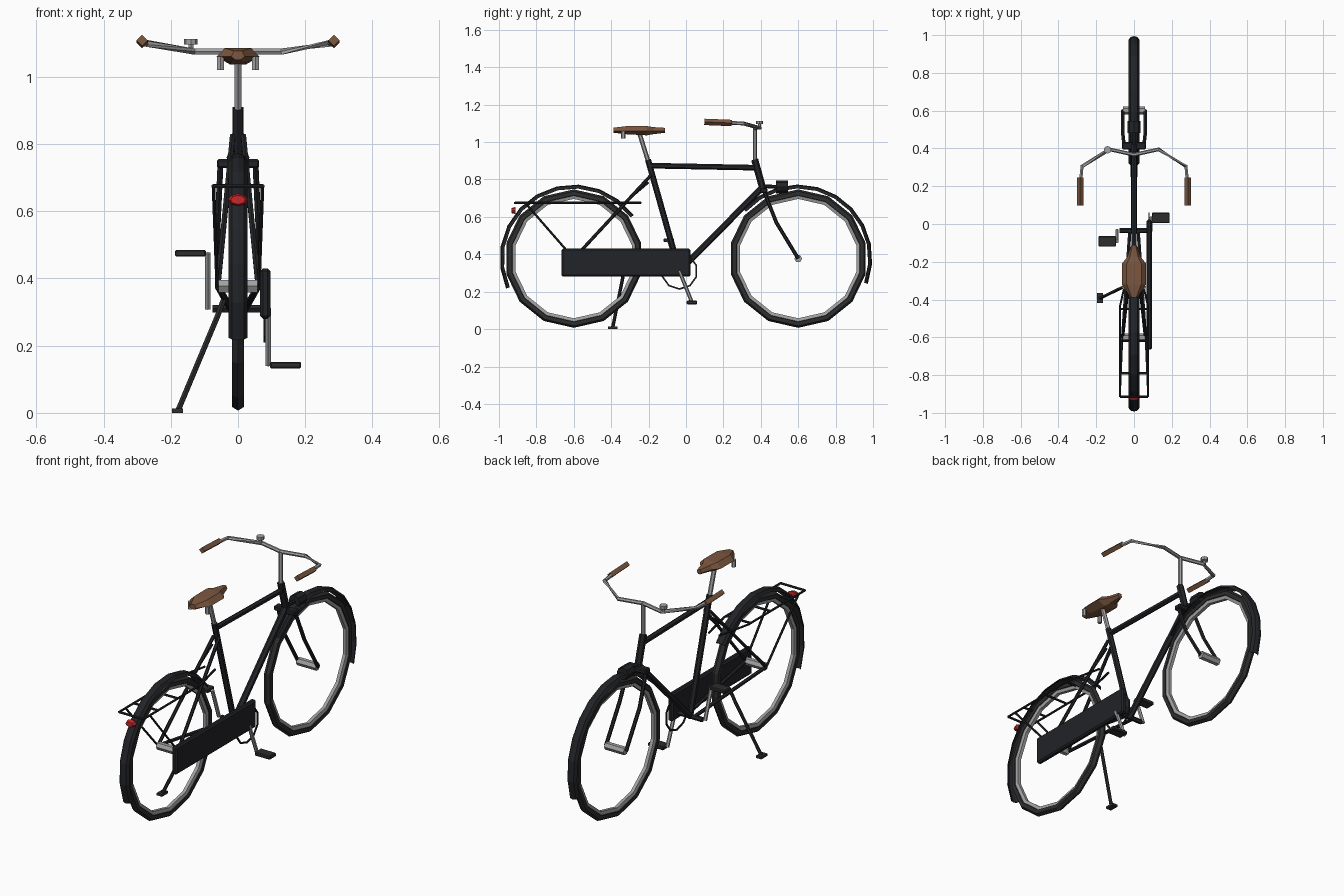
import bpy, bmesh
from math import sin, cos, pi, radians
from mathutils import Vector, Matrix

if "Cube" in bpy.data.objects:
    bpy.data.objects.remove(bpy.data.objects["Cube"])

def mat(name, c):
    m = bpy.data.materials.new(name)
    m.diffuse_color = (*c, 1)
    m.use_nodes = True
    m.node_tree.nodes["Principled BSDF"].inputs["Base Color"].default_value = m.diffuse_color
    return m

BLACK = mat("black_paint", (0.016, 0.017, 0.02))
RUBBER = mat("rubber", (0.026, 0.026, 0.027))
STEEL = mat("steel", (0.36, 0.36, 0.36))
LEATHER = mat("leather", (0.2, 0.095, 0.05))
RED = mat("red", (0.6, 0.02, 0.022))

def finish(name, bm, m):
    bmesh.ops.recalc_face_normals(bm, faces=bm.faces)
    me = bpy.data.meshes.new(name)
    bm.to_mesh(me)
    bm.free()
    me.materials.append(m)
    ob = bpy.data.objects.new(name, me)
    bpy.context.collection.objects.link(ob)
    return ob

def loft(bm, rings, closed=False):
    rows = [[bm.verts.new(p) for p in r] for r in rings]
    n = len(rows[0])
    for a, b in zip(rows, rows[1:] + (rows[:1] if closed else [])):
        for i in range(n):
            bm.faces.new((a[i], a[(i + 1) % n], b[(i + 1) % n], b[i]))
    if not closed:
        bm.faces.new(rows[0])
        bm.faces.new(rows[-1])

def flip(path):
    return [(-x, y, z) for x, y, z in path]

def both(*paths):
    return [q for p in paths for q in (p, flip(p))]

def tubes(name, paths, r, m, sides=6):
    bm = bmesh.new()
    for path in paths:
        P = [Vector(p) for p in path]
        rings = []
        for i, p in enumerate(P):
            t = (P[min(i + 1, len(P) - 1)] - P[max(i - 1, 0)]).normalized()
            ref = Vector((1, 0, 0)) if abs(t.x) < 0.85 else Vector((0, 0, 1))
            u = t.cross(ref).normalized()
            v = t.cross(u)
            rings.append([p + r * (u * cos(2 * pi * k / sides) + v * sin(2 * pi * k / sides))
                          for k in range(sides)])
        loft(bm, rings)
    return finish(name, bm, m)

def box(name, lo, hi, m, bevel=0.0):
    bm = bmesh.new()
    lo, hi = Vector(lo), Vector(hi)
    bmesh.ops.create_cube(bm, size=1, matrix=Matrix.Translation((lo + hi) / 2)
                          @ Matrix.Diagonal((*(hi - lo), 1)))
    if bevel:
        bmesh.ops.bevel(bm, geom=bm.edges[:], offset=bevel, segments=1, affect='EDGES')
    return finish(name, bm, m)

def revolve(name, profile, cy, cz, n, m, a0=90, a1=450):
    """Sweep an (x, radius) profile round an x axis; angles run from +y up."""
    full = a1 - a0 == 360
    bm = bmesh.new()
    angles = [radians(a0 + (a1 - a0) * i / n) for i in range(n if full else n + 1)]
    loft(bm, [[(x, cy + r * cos(a), cz + r * sin(a)) for x, r in profile] for a in angles], full)
    return finish(name, bm, m)

HUB_Z, BB = 0.377, (-0.035, 0.31)

# wheels, hubs and mudguards
tyre = [(0.02 * sin(k * pi / 3), 0.349 + 0.021 * cos(k * pi / 3)) for k in range(6)]
rim = [(0.014, 0.338), (0.009, 0.319), (-0.009, 0.319), (-0.014, 0.338)]
guard = [(-0.029, 0.376), (-0.018, 0.391), (0, 0.396), (0.018, 0.391), (0.029, 0.376),
         (0.026, 0.375), (0.016, 0.387), (0, 0.392), (-0.016, 0.387), (-0.026, 0.375)]
for side, y, a0, a1 in (("front", 0.6, -20, 138), ("rear", -0.6, 36, 204)):
    revolve(side + "_tyre", tyre, y, HUB_Z, 14, RUBBER)
    revolve(side + "_rim", rim, y, HUB_Z, 14, STEEL)
    revolve(side + "_mudguard", guard, y, HUB_Z, 10, BLACK, a0, a1)
    tubes(side + "_hub", [[(-0.058, y, HUB_Z), (0.058, y, HUB_Z)]], 0.021, STEEL)

# frame
seat_top, head_top, head_low = (0, -0.203, 0.905), (0, 0.367, 0.907), (0, 0.415, 0.735)
bb = (0, *BB)
tubes("seat_tube", [[seat_top, bb]], 0.016, BLACK)
tubes("top_tube", [[(0, -0.195, 0.874), (0, 0.375, 0.863)]], 0.015, BLACK)
tubes("down_tube", [[bb, (0, 0.41, 0.76)]], 0.017, BLACK)
tubes("head_tube", [[head_top, head_low]], 0.019, BLACK)
tubes("seat_stays", both([(0.016, -0.185, 0.825), (0.06, -0.6, HUB_Z)]), 0.009, BLACK)
tubes("chain_stays", both([(0.022, *BB), (0.06, -0.6, HUB_Z)]), 0.01, BLACK)
tubes("bottom_bracket", [[(-0.076, *BB), (0.086, *BB)]], 0.013, BLACK)

# fork
box("fork_crown", (-0.063, 0.395, 0.728), (0.063, 0.435, 0.755), BLACK, 0.005)
tubes("fork_blades", both([(0.052, 0.415, 0.742), (0.06, 0.483, 0.57), (0.06, 0.6, HUB_Z)]),
      0.01, BLACK)

# headlamp and bracket
tubes("headlamp", [[(0, 0.482, 0.76), (0, 0.545, 0.76)]], 0.034, BLACK, 8)
tubes("headlamp_bracket", [[(0, 0.41, 0.765), (0, 0.49, 0.76)]], 0.01, BLACK)

# luggage rack
R = 0.675
tubes("rack_rails", both([(0.073, -0.915, R), (0.073, -0.43, R), (0.03, -0.24, R)],
                         [(0.03, -0.33, R), (0.014, -0.2, 0.785)]), 0.006, BLACK)
tubes("rack_bars", [[(-0.073, y, R), (0.073, y, R)] for y in (-0.915, -0.79, -0.62, -0.45)],
      0.006, BLACK)
tubes("rack_struts", both([(0.073, -0.86, R), (0.062, -0.6, HUB_Z)]), 0.006, BLACK)

# rear light
bm = bmesh.new()
bmesh.ops.create_cone(bm, cap_ends=True, segments=8, radius1=0.03, radius2=0.022, depth=0.022,
                      matrix=Matrix.Translation((0, -0.922, 0.634))
                      @ Matrix.Diagonal((1, 1, 0.62, 1)) @ Matrix.Rotation(pi / 2, 4, 'X'))
finish("rear_light", bm, RED)

# drivetrain
box("chain_case", (0.066, -0.665, 0.28), (0.096, 0.023, 0.43), BLACK, 0.008)
revolve("chainring", [(0.076, 0.1), (0.082, 0.1), (0.082, 0.091), (0.076, 0.091)], *BB, 10, BLACK)
for side, s, y, z in (("right", 1, 0.032, 0.142), ("left", -1, -0.092, 0.475)):
    tubes(side + "_crank", [[(s * 0.09, *BB), (s * 0.09, y, z)]], 0.01, STEEL)
    xs = sorted((s * 0.095, s * 0.188))
    box(side + "_pedal", (xs[0], y - 0.028, z - 0.01), (xs[1], y + 0.028, z + 0.01), RUBBER, 0.004)

# kickstand
tubes("kickstand", [[(-0.04, -0.325, 0.345), (-0.06, -0.335, 0.29), (-0.178, -0.392, 0.008)]],
      0.009, RUBBER)
box("kickstand_foot", (-0.196, -0.417, 0), (-0.164, -0.366, 0.013), RUBBER)

# saddle, springs and post
tubes("seat_post", [[(0, -0.2, 0.89), (0, -0.25, 1.05)]], 0.012, STEEL)
bm = bmesh.new()
loft(bm, [[(-w, y, 1.06), (-w * 0.6, y, top), (w * 0.6, y, top), (w, y, 1.06), (w * 0.35, y, low),
           (-w * 0.35, y, low)]
          for y, w, top, low in ((-0.388, 0.02, 1.077, 1.05), (-0.32, 0.064, 1.085, 1.042),
                                 (-0.21, 0.064, 1.086, 1.036), (-0.175, 0.036, 1.08, 1.042),
                                 (-0.112, 0.014, 1.076, 1.05))])
finish("saddle", bm, LEATHER)
tubes("saddle_springs", both([(0.052, -0.335, 1.02), (0.052, -0.335, 1.06)]), 0.012, STEEL)

# handlebar, grips and bell
tubes("stem", [[(0, 0.368, 0.89), (0, 0.368, 1.08)]], 0.011, STEEL)
half = [(0.13, 0.395, 1.075), (0.275, 0.305, 1.1), (0.285, 0.2, 1.103)]
tubes("handlebar", [flip(half)[::-1] + [(0, 0.367, 1.075)] + half], 0.0105, STEEL)
tubes("grips", both([(0.285, 0.245, 1.102), (0.285, 0.098, 1.108)]), 0.017, LEATHER, 4)
tubes("bell", [[(-0.14, 0.393, 1.096), (-0.14, 0.393, 1.113)]], 0.02, STEEL, 8)
tubes("bell_mount", [[(-0.14, 0.393, 1.075), (-0.14, 0.393, 1.1)]], 0.008, STEEL)
